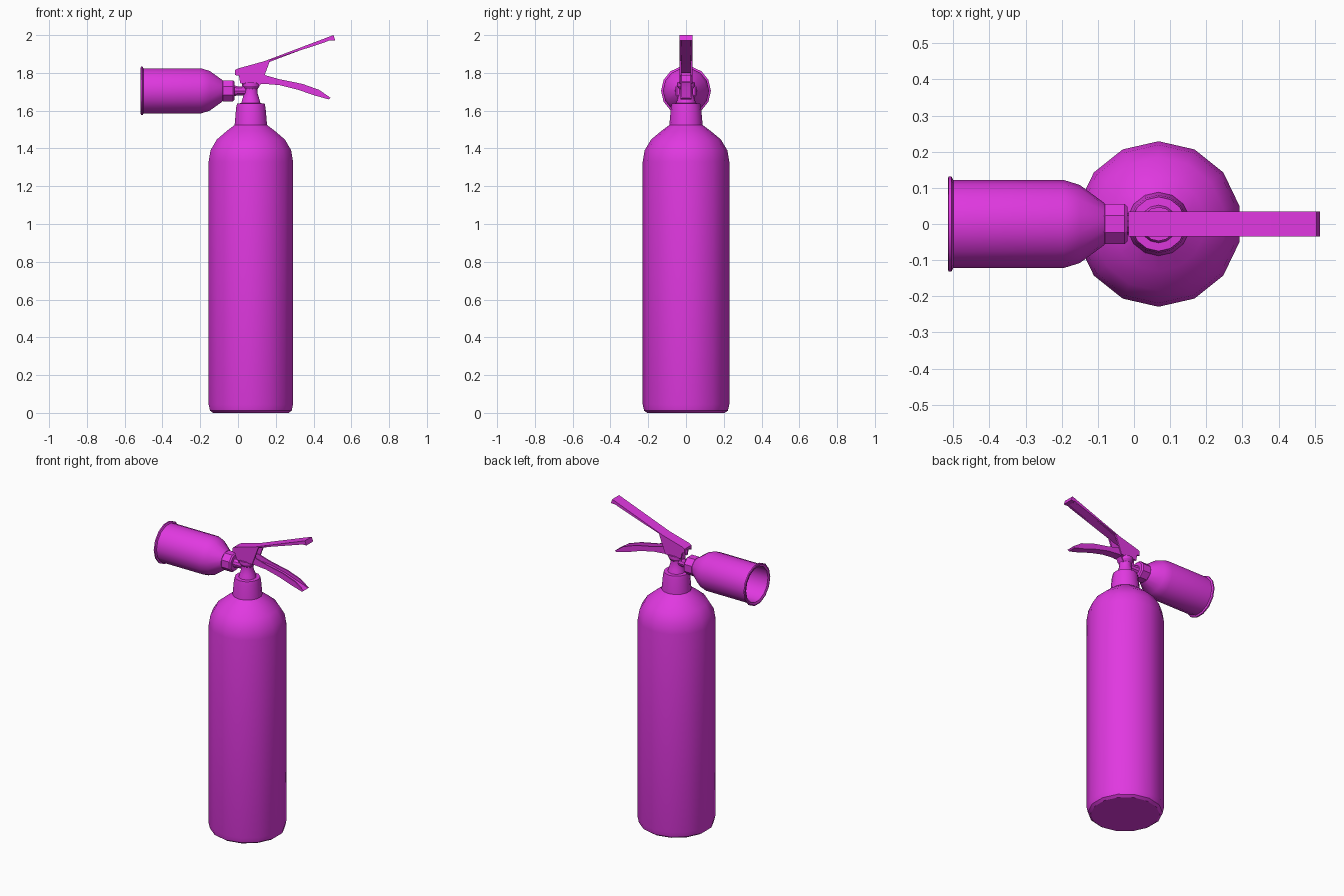
import bpy, bmesh, math

if "Cube" in bpy.data.objects:
    bpy.data.objects.remove(bpy.data.objects["Cube"])

CX = 0.068   # tank axis
CZ = 1.705   # horn axis height

mat = bpy.data.materials.new("magenta")
mat.diffuse_color = (0.75, 0.04, 0.75, 1)
mat.use_nodes = True
mat.node_tree.nodes["Principled BSDF"].inputs["Base Color"].default_value = mat.diffuse_color


def finish(bm, name, angle):
    bmesh.ops.recalc_face_normals(bm, faces=bm.faces)
    me = bpy.data.meshes.new(name)
    bm.to_mesh(me)
    bm.free()
    ob = bpy.data.objects.new(name, me)
    bpy.context.collection.objects.link(ob)
    me.materials.append(mat)
    bpy.ops.object.select_all(action='DESELECT')
    ob.select_set(True)
    bpy.context.view_layer.objects.active = ob
    bpy.ops.object.shade_smooth_by_angle(angle=math.radians(angle))
    return ob


def revolve(name, profile, sides=14, along_x=False, phase=0.0, angle=32):
    """Turn (radius, position) points around the tank axis or the horn axis."""
    bm = bmesh.new()
    rings = []
    for r, h in profile:
        ring = []
        for i in range(sides):
            a = math.tau * (i + phase) / sides
            c, s = r * math.cos(a), r * math.sin(a)
            ring.append(bm.verts.new((h, c, CZ + s) if along_x else (CX + s, c, h)))
        rings.append(ring)
    for lo, hi in zip(rings, rings[1:]):
        for i in range(sides):
            j = (i + 1) % sides
            bm.faces.new((lo[i], lo[j], hi[j], hi[i]))
    bm.faces.new(rings[0])
    bm.faces.new(rings[-1])
    return finish(bm, name, angle)


def prism(bm, pts, y0, y1):
    """Side outline (x, z) extruded between two y values."""
    a = [bm.verts.new((x, y0, z)) for x, z in pts]
    b = [bm.verts.new((x, y1, z)) for x, z in pts]
    bm.faces.new(a)
    bm.faces.new(b)
    for i in range(len(pts)):
        j = (i + 1) % len(pts)
        bm.faces.new((a[i], a[j], b[j], b[i]))


def channel(name, wall, web, half, thick):
    """Folded sheet: two mirrored side walls joined by a web."""
    bm = bmesh.new()
    for s in (-1, 1):
        prism(bm, wall, s * half, s * (half - thick))
    prism(bm, web, -(half - thick), half - thick)
    return finish(bm, name, 20)


# tank
revolve("tank", [(0.205, 0), (0.222, 0.012), (0.229, 0.045), (0.229, 1.33),
                 (0.219, 1.39), (0.185, 1.447), (0.13, 1.493), (0.08, 1.53)])
# neck collar
revolve("collar", [(0.088, 1.525), (0.08, 1.615), (0.075, 1.638), (0.05, 1.64)])
# valve stem
revolve("valve_stem", [(0.055, 1.63), (0.045, 1.665), (0.037, 1.69),
                       (0.037, 1.715), (0.047, 1.73), (0.047, 1.75)])

# discharge horn, hollow with a rolled rim
revolve("horn", [(0.045, -0.08), (0.058, -0.082), (0.108, -0.15), (0.122, -0.195),
                 (0.122, -0.5), (0.132, -0.505), (0.132, -0.513), (0.125, -0.515),
                 (0.112, -0.51), (0.112, -0.2), (0.098, -0.155), (0.045, -0.09)],
        along_x=True)
# coupling nut and outlet pipe
revolve("coupling_nut", [(0.052, -0.088), (0.06, -0.08), (0.06, -0.026), (0.052, -0.018)],
        sides=8, along_x=True, phase=0.5)
revolve("outlet_pipe", [(0.032, -0.03), (0.025, 0.0), (0.025, 0.06)], sides=10, along_x=True)

# valve block between the lever walls
bm = bmesh.new()
prism(bm, [(0.02, 1.71), (0.1, 1.71), (0.12, 1.74), (0.11, 1.79), (0.02, 1.78)], -0.022, 0.022)
finish(bm, "valve_block", 20)

# squeeze lever, open below
channel("squeeze_lever",
        [(-0.015, 1.788), (0.005, 1.785), (0.012, 1.745), (0.125, 1.745), (0.17, 1.866),
         (0.465, 1.964), (0.485, 1.972), (0.515, 1.972), (0.505, 2.0),
         (0.14, 1.862), (0.002, 1.824), (-0.015, 1.815)],
        [(-0.015, 1.8), (0.002, 1.81), (0.14, 1.848), (0.48, 1.976), (0.485, 1.972),
         (0.515, 1.972), (0.505, 2.0), (0.14, 1.862), (0.002, 1.824), (-0.015, 1.815)],
        0.035, 0.01)
# carry handle, open above
channel("carry_handle",
        [(0.03, 1.738), (0.14, 1.742), (0.22, 1.735), (0.32, 1.71), (0.4, 1.682),
         (0.48, 1.66), (0.49, 1.668), (0.43, 1.71), (0.34, 1.742), (0.22, 1.766),
         (0.13, 1.792), (0.03, 1.78)],
        [(0.03, 1.738), (0.14, 1.742), (0.22, 1.735), (0.32, 1.71), (0.4, 1.682),
         (0.48, 1.66), (0.49, 1.668), (0.405, 1.698), (0.325, 1.724), (0.22, 1.748),
         (0.14, 1.755), (0.03, 1.751)],
        0.028, 0.008)
